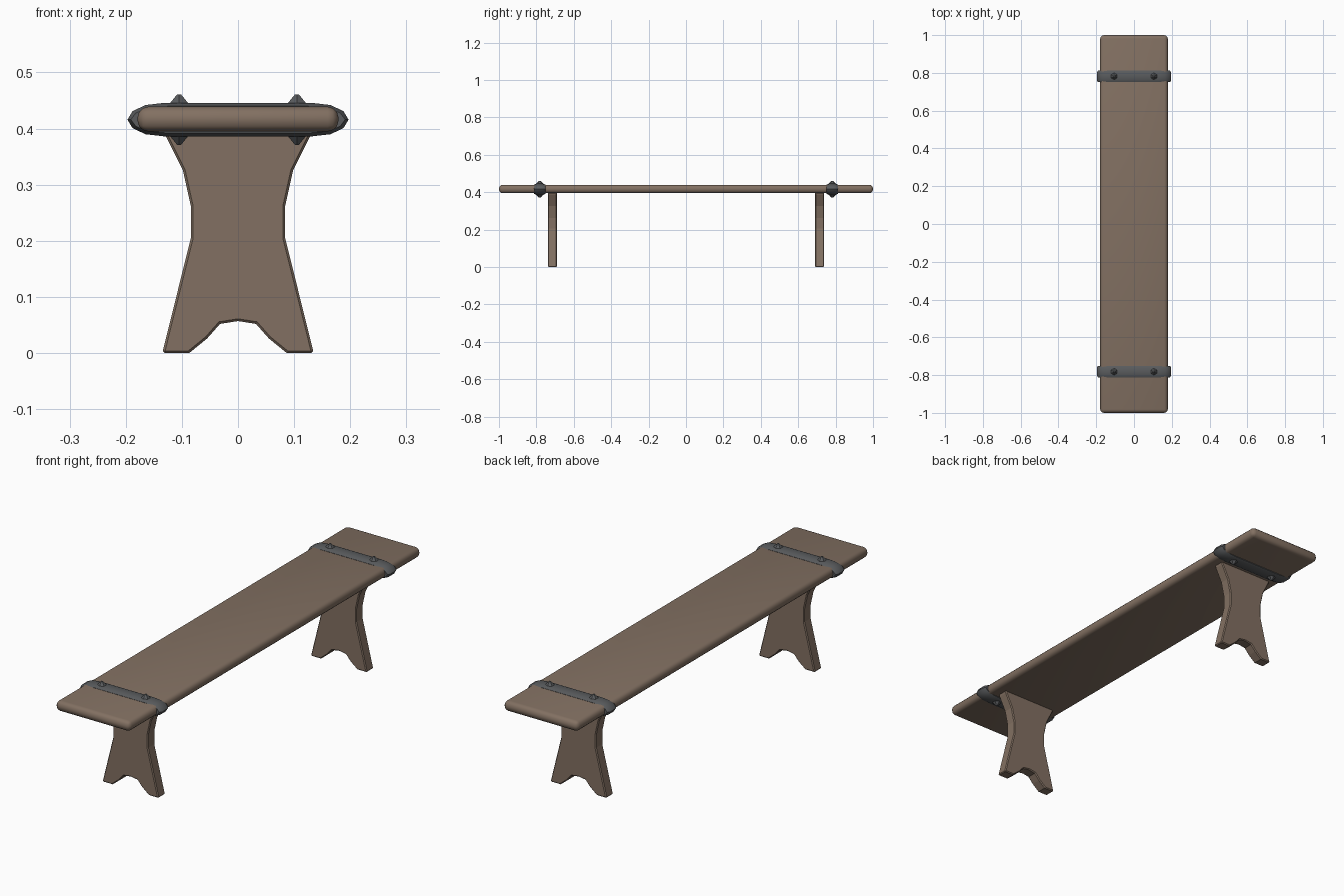
import bpy, bmesh, math
from mathutils import Matrix

if "Cube" in bpy.data.objects:
    bpy.data.objects.remove(bpy.data.objects["Cube"])


def material(name, rgb):
    m = bpy.data.materials.new(name)
    m.diffuse_color = (*rgb, 1)
    m.use_nodes = True
    m.node_tree.nodes["Principled BSDF"].inputs["Base Color"].default_value = m.diffuse_color
    return m


wood = material("brown wood", (0.225, 0.163, 0.122))
iron = material("dark iron", (0.10, 0.105, 0.11))


def finish(bm, name, mat, smooth=None):
    bmesh.ops.recalc_face_normals(bm, faces=bm.faces)
    me = bpy.data.meshes.new(name)
    bm.to_mesh(me)
    bm.free()
    me.materials.append(mat)
    ob = bpy.data.objects.new(name, me)
    bpy.context.collection.objects.link(ob)
    if smooth:
        bpy.ops.object.select_all(action='DESELECT')
        ob.select_set(True)
        bpy.context.view_layer.objects.active = ob
        bpy.ops.object.shade_smooth_by_angle(angle=math.radians(smooth))
    return ob


def bevel(ob, width, segments):
    mod = ob.modifiers.new("bevel", 'BEVEL')
    mod.width = width
    mod.segments = segments
    mod.limit_method = 'ANGLE'
    mod.angle_limit = math.radians(50)


def loft(bm, loops):
    rings = [[bm.verts.new(p) for p in loop] for loop in loops]
    n = len(rings[0])
    for a, b in zip(rings, rings[1:]):
        for i in range(n):
            j = (i + 1) % n
            bm.faces.new((a[i], a[j], b[j], b[i]))
    bm.faces.new(rings[0])
    bm.faces.new(rings[-1])


# Seat plank with rounded edges
bm = bmesh.new()
bmesh.ops.create_cube(bm, size=1, matrix=Matrix.Translation((0, 0, 0.417))
                      @ Matrix.Diagonal((0.358, 2.0, 0.044, 1)))
bmesh.ops.bevel(bm, geom=bm.edges[:], offset=0.019, segments=3, profile=0.5,
                affect='EDGES')
finish(bm, "seat", wood, 40)

# Half of the leg outline (x, z), from top centre round to the foot notch
half = [(0.132, 0.398), (0.128, 0.385), (0.098, 0.325), (0.084, 0.262),
        (0.084, 0.205), (0.135, 0.0), (0.087, 0.0), (0.055, 0.026),
        (0.032, 0.052)]
outline = half + [(0, 0.057)] + [(-x, z) for x, z in reversed(half)]

# Half of the strap outline, relative to its centre
strap_half = [(0.130, 0.030), (0.165, 0.026), (0.188, 0.015), (0.197, 0.0),
              (0.188, -0.015), (0.165, -0.026), (0.130, -0.030)]
strap = strap_half + [(-x, z) for x, z in reversed(strap_half)]

for side, label in ((-1, "front"), (1, "back")):
    # Leg board with slim chamfers
    bm = bmesh.new()
    loft(bm, [[(x, side * 0.714 + dy, z) for x, z in outline]
              for dy in (-0.024, 0.024)])
    leg = finish(bm, label + "_leg", wood)
    bevel(leg, 0.004, 1)

    # Iron strap around the seat, chamfered along both rims
    bm = bmesh.new()
    loft(bm, [[(x - math.copysign(c, x), side * 0.782 + dy,
                0.416 + z * (1 - c / 0.030)) for x, z in strap]
              for dy, c in ((-0.031, 0.006), (-0.019, 0), (0.019, 0),
                            (0.031, 0.006))])
    finish(bm, label + "_strap", iron, 35)

    # Pointed rivets above and below the strap
    bm = bmesh.new()
    for x in (-0.105, 0.105):
        for up in (1, -1):
            z = 0.416 + up * 0.036
            rot = Matrix.Rotation(0 if up > 0 else math.pi, 4, 'X')
            bmesh.ops.create_cone(bm, cap_ends=True, segments=6, radius1=0.021,
                                  radius2=0.004, depth=0.018,
                                  matrix=Matrix.Translation((x, side * 0.782, z)) @ rot)
    finish(bm, label + "_rivets", iron)
